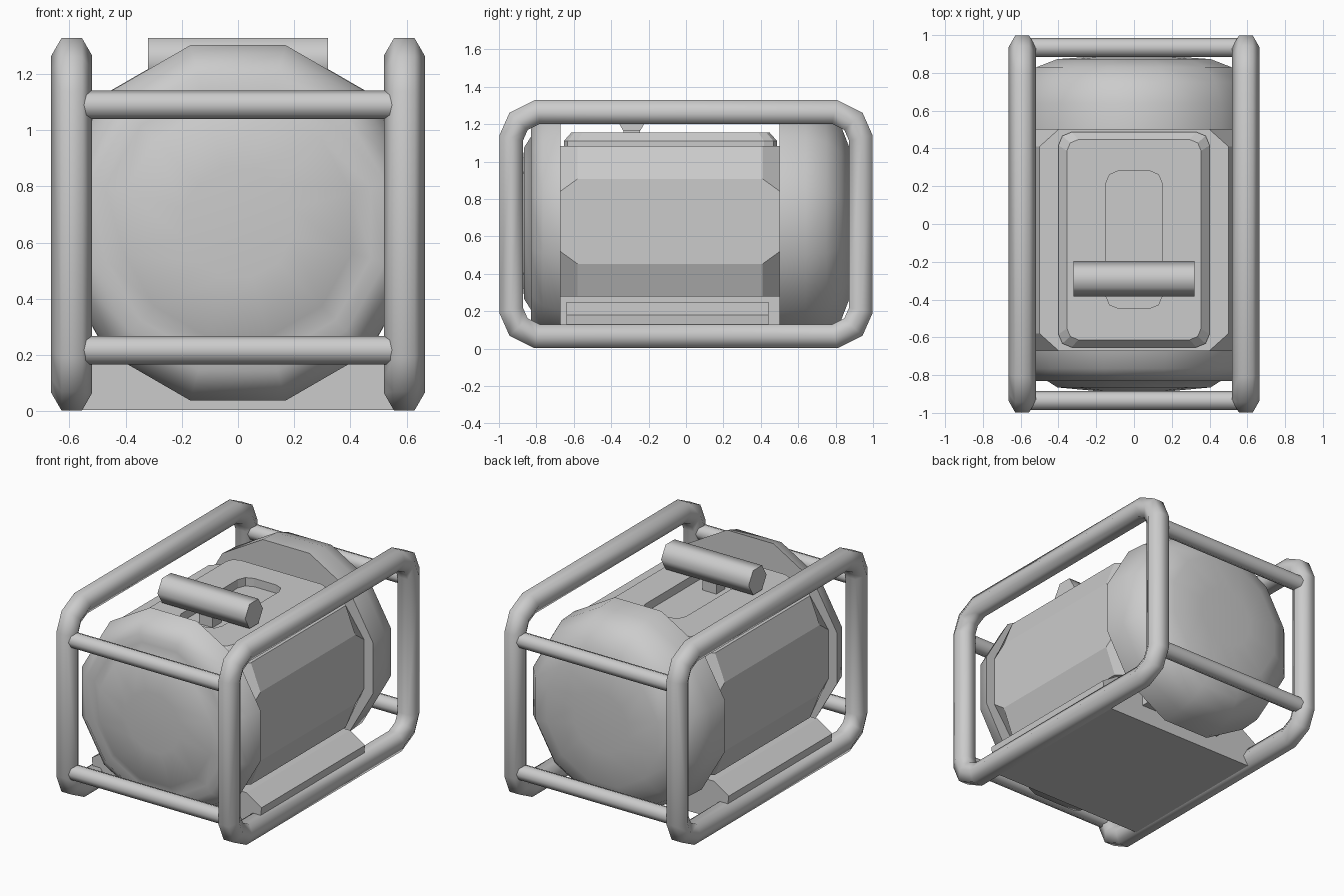
import bpy, bmesh
from math import sin, cos, pi, radians
from mathutils import Vector

cube = bpy.data.objects.get("Cube")
if cube:
    bpy.data.objects.remove(cube)

grey = bpy.data.materials.new("plain grey")
grey.use_nodes = True
grey.diffuse_color = (0.6, 0.6, 0.6, 1)
grey.node_tree.nodes["Principled BSDF"].inputs["Base Color"].default_value = (0.6, 0.6, 0.6, 1)


def loft(name, loops, closed=False, smooth=None):
    """Skin a series of equal-length point loops; cap the ends unless closed."""
    bm = bmesh.new()
    rings = [[bm.verts.new(p) for p in loop] for loop in loops]
    n = len(rings[0])
    pairs = list(zip(rings, rings[1:]))
    if closed:
        pairs.append((rings[-1], rings[0]))
    for a, b in pairs:
        for i in range(n):
            j = (i + 1) % n
            bm.faces.new((a[i], a[j], b[j], b[i]))
    if not closed:
        bm.faces.new(rings[0])
        bm.faces.new(rings[-1])
    bmesh.ops.recalc_face_normals(bm, faces=bm.faces)
    mesh = bpy.data.meshes.new(name)
    bm.to_mesh(mesh)
    bm.free()
    mesh.materials.append(grey)
    obj = bpy.data.objects.new(name, mesh)
    bpy.context.collection.objects.link(obj)
    if smooth:
        bpy.ops.object.select_all(action="DESELECT")
        obj.select_set(True)
        bpy.context.view_layer.objects.active = obj
        bpy.ops.object.shade_smooth_by_angle(angle=radians(smooth))
    return obj


def octagon(hx, hy, cx, cy):
    """Rectangle with cut corners, as 2D points."""
    return [(hx, hy - cy), (hx - cx, hy), (cx - hx, hy), (-hx, hy - cy),
            (-hx, cy - hy), (cx - hx, -hy), (hx - cx, -hy), (hx, cy - hy)]


def rounded(hx, hy, r):
    """Rectangle with corners rounded in two steps, as 2D points."""
    points = []
    for k, (sx, sy) in enumerate(((1, 1), (-1, 1), (-1, -1), (1, -1))):
        for step in range(3):
            a = pi / 2 * k + pi / 4 * step
            points.append((sx * (hx - r) + r * cos(a), sy * (hy - r) + r * sin(a)))
    return points


def lathe_y(name, profile, z=0.67, sides=12):
    """Turn (radius, y) points about the lengthwise axis."""
    angles = [2 * pi * (i + 0.5) / sides for i in range(sides)]
    loops = [[(r * cos(a), y, z + r * sin(a)) for a in angles] for r, y in profile]
    return loft(name, loops, smooth=52)


def bar(name, half, y, z, r, sides):
    """Faceted bar along x."""
    angles = [2 * pi * i / sides for i in range(sides)]
    loops = [[(x, y + r * cos(a), z + r * sin(a)) for a in angles] for x in (-half, half)]
    return loft(name, loops, smooth=65)


def box(name, hx, y0, y1, z0, z1):
    """Plain box centred on x."""
    corners = ((hx, y1), (-hx, y1), (-hx, y0), (hx, y0))
    return loft(name, [[(x, y, z) for x, y in corners] for z in (z0, z1)])


# Rounded end housings, the front one with a soft rim around its cap
lathe_y("front_housing", [(0.655, -0.67), (0.625, -0.765), (0.545, -0.83), (0.49, -0.822),
                          (0.42, -0.865), (0.2, -0.885)])
lathe_y("rear_dome", [(0.657, 0.5), (0.65, 0.64), (0.612, 0.75), (0.535, 0.83),
                      (0.42, 0.873), (0.2, 0.888)])

# Middle body with cut edges, cut deeper at its ends, and its underside
sections = [(-0.67, 0.17, 0.24), (-0.58, 0.07, 0.175), (0.41, 0.07, 0.175), (0.5, 0.17, 0.24)]
loft("middle_body", [[(x, y, 0.68 + z) for x, z in octagon(0.57, 0.402, cx, cz)]
                     for y, cx, cz in sections])
box("body_underside", 0.3, -0.67, 0.5, 0.12, 0.3)

# Lid with a bevelled rim and a sunken slot
layers = [(1.07, 0.4, 0.57, 0.07), (1.11, 0.4, 0.57, 0.07), (1.155, 0.355, 0.53, 0.06),
          (1.155, 0.15, 0.365, 0.07), (1.1, 0.15, 0.365, 0.07)]
loft("lid", [[(x, y - 0.083, z) for x, y in rounded(hx, hy, r)] for z, hx, hy, r in layers])

# Lifting handle on its post
bar("handle", 0.32, -0.29, 1.247, 0.093, 6)
box("handle_post", 0.05, -0.335, -0.245, 1.09, 1.2)

# Base with sloped top edges
base = [(-0.6, 0.004), (0.6, 0.004), (0.62, 0.18), (0.51, 0.25), (-0.51, 0.25), (-0.62, 0.18)]
loft("base", [[(x, y, z) for x, z in base] for y in (-0.64, 0.44)])

# Side frames: a six-sided tube swept round a rectangle with eased corners
corner = [(0.935, 0.46), (0.895, 0.55), (0.795, 0.6)]
path = [Vector(p) for p in corner]
path += [Vector((-y, z)) for y, z in reversed(corner)]
path += [-p for p in path]
for side, sx in (("left", 1), ("right", -1)):
    loops = []
    for i, p in enumerate(path):
        d1 = (p - path[i - 1]).normalized()
        d2 = (path[(i + 1) % len(path)] - p).normalized()
        t = (d1 + d2).normalized()
        out = Vector((t.y, -t.x)) / t.dot(d1)
        ring = []
        for k in range(6):
            a = pi * k / 3
            q = p + out * 0.073 * sin(a)
            ring.append((sx * (0.592 + 0.073 * cos(a)), q.x, 0.665 + q.y))
        loops.append(ring)
    loft(side + "_frame", loops, closed=True, smooth=65)

# Cross bars joining the frames
for end, y in (("front", -0.935), ("rear", 0.935)):
    for level, z in (("lower", 0.217), ("upper", 1.09)):
        bar(f"{end}_{level}_bar", 0.59, y, z, 0.051, 8)
